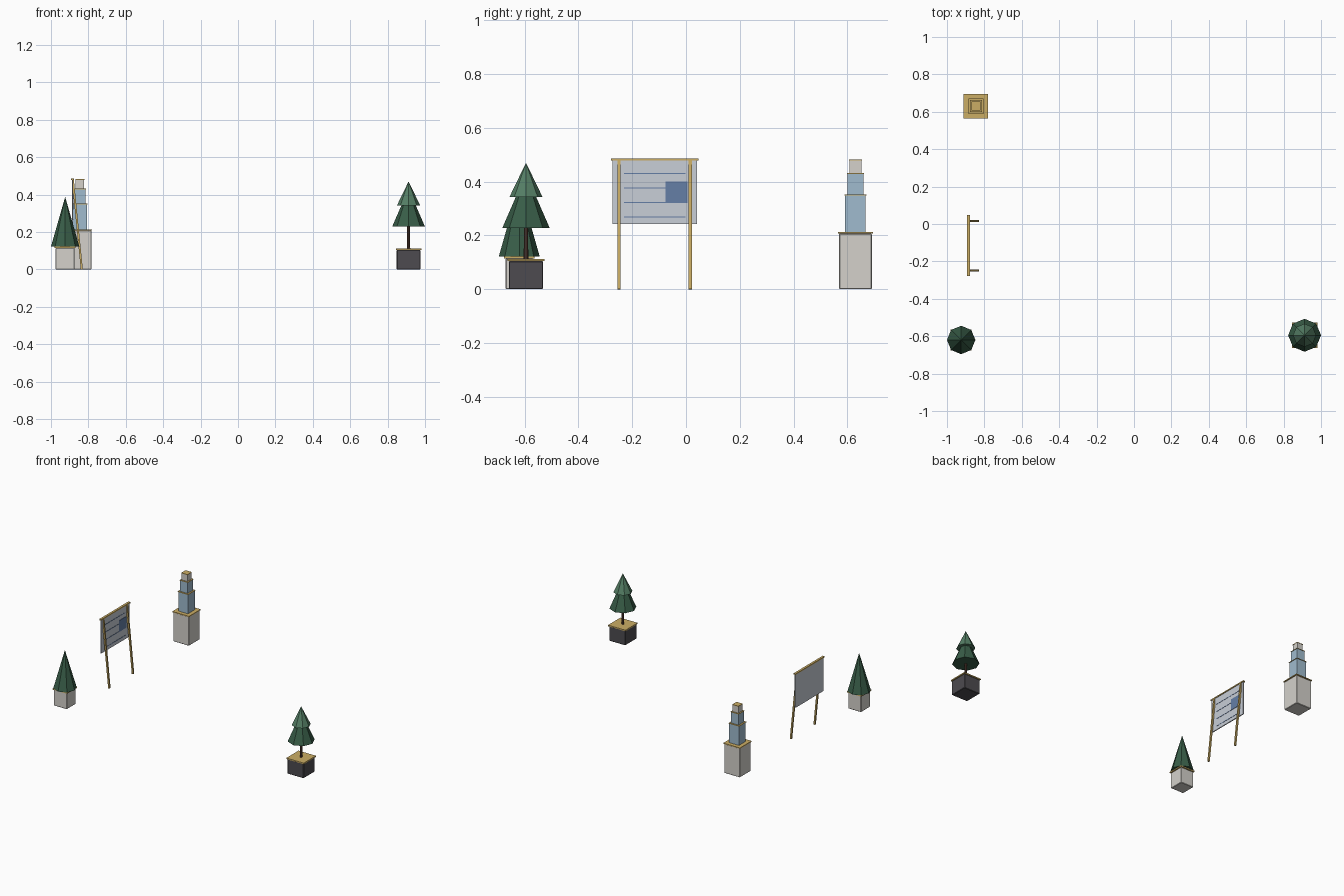
import bpy
from math import atan2, hypot

if "Cube" in bpy.data.objects:
    bpy.data.objects.remove(bpy.data.objects["Cube"])


def mat(name, r, g, b):
    m = bpy.data.materials.new(name)
    m.diffuse_color = (r, g, b, 1)
    m.use_nodes = True
    m.node_tree.nodes["Principled BSDF"].inputs["Base Color"].default_value = m.diffuse_color
    return m


STONE = mat("stone", .66, .64, .60)
GOLD = mat("gold", .60, .42, .13)
BLUE = mat("pale_blue", .35, .50, .62)
DARK = mat("charcoal", .075, .07, .08)
GREEN = mat("dark_green", .04, .11, .065)
LIGHT = mat("mid_green", .09, .21, .13)
BARK = mat("bark", .10, .05, .035)
PANEL = mat("panel", .58, .62, .68)
INK = mat("ink_blue", .13, .21, .38)


def box(name, x, y, z0, z1, sx, sy, material, bevel=0):
    bpy.ops.mesh.primitive_cube_add(size=1, location=(x, y, (z0 + z1) / 2))
    o = bpy.context.object
    o.name = name
    o.scale = (sx, sy, z1 - z0)
    bpy.ops.object.transform_apply(location=False, rotation=False, scale=True)
    o.data.materials.append(material)
    if bevel:
        b = o.modifiers.new("bevel", 'BEVEL')
        b.width, b.segments = bevel, 1
    return o


def cone(name, x, y, z0, z1, r0, r1, material):
    bpy.ops.mesh.primitive_cone_add(vertices=8, radius1=r0, radius2=r1, depth=z1 - z0,
                                    location=(x, y, (z0 + z1) / 2))
    o = bpy.context.object
    o.name = name
    o.data.materials.append(material)


# Stepped monument on a pedestal, each step with a gold trim
mx, my = -.845, .63
steps = [("pedestal", 0, .207, .122, .131, STONE), ("lower_tier", .212, .348, .076, .082, BLUE),
         ("middle_tier", .351, .428, .060, .064, BLUE), ("upper_tier", .431, .478, .045, .048, STONE)]
for name, z0, z1, w, trim, m in steps:
    box(name, mx, my, z0, z1, w, w, m, .003 if name == "pedestal" else 0)
    box(name + "_trim", mx, my, z1, z1 + (.006 if w > .1 else .004), trim, trim, GOLD)

# Notice board: panel, top rail, printed lines and picture block
bx, by = -.885, -.116
box("board_panel", bx, by, .242, .48, .007, .315, PANEL)
box("board_rail", bx, by, .478, .486, .016, .326, GOLD)
for i in range(4):
    box("board_line", bx + .004, by, .266 + i * .054, .270 + i * .054, .002, .228, INK)
box("board_picture", bx + .0045, -.035, .32, .40, .003, .082, INK)

# Sloping board legs
run, rise = -.048, .48
for y in (-.249, .016):
    leg = box("board_leg", -.835 + run / 2, y, 0, hypot(run, rise), .011, .012, GOLD)
    leg.location.z = rise / 2
    leg.rotation_euler.y = atan2(run, rise)

# Small conical shrub in a stone planter
x, y = -.924, -.62
box("shrub_planter", x, y, 0, .114, .102, .102, STONE, .003)
box("shrub_planter_trim", x, y, .114, .122, .113, .113, GOLD)
cone("shrub_foliage", x, y, .122, .388, .076, 0, GREEN)

# Two-tier tree in a dark planter
x, y = .912, -.595
box("tree_planter", x, y, 0, .104, .127, .127, DARK, .003)
box("tree_planter_trim", x, y, .104, .112, .137, .137, GOLD)
cone("tree_trunk", x, y, .11, .235, .009, .007, BARK)
cone("tree_lower_foliage", x, y, .228, .43, .088, 0, GREEN)
cone("tree_upper_foliage", x, y, .342, .47, .062, 0, LIGHT)
